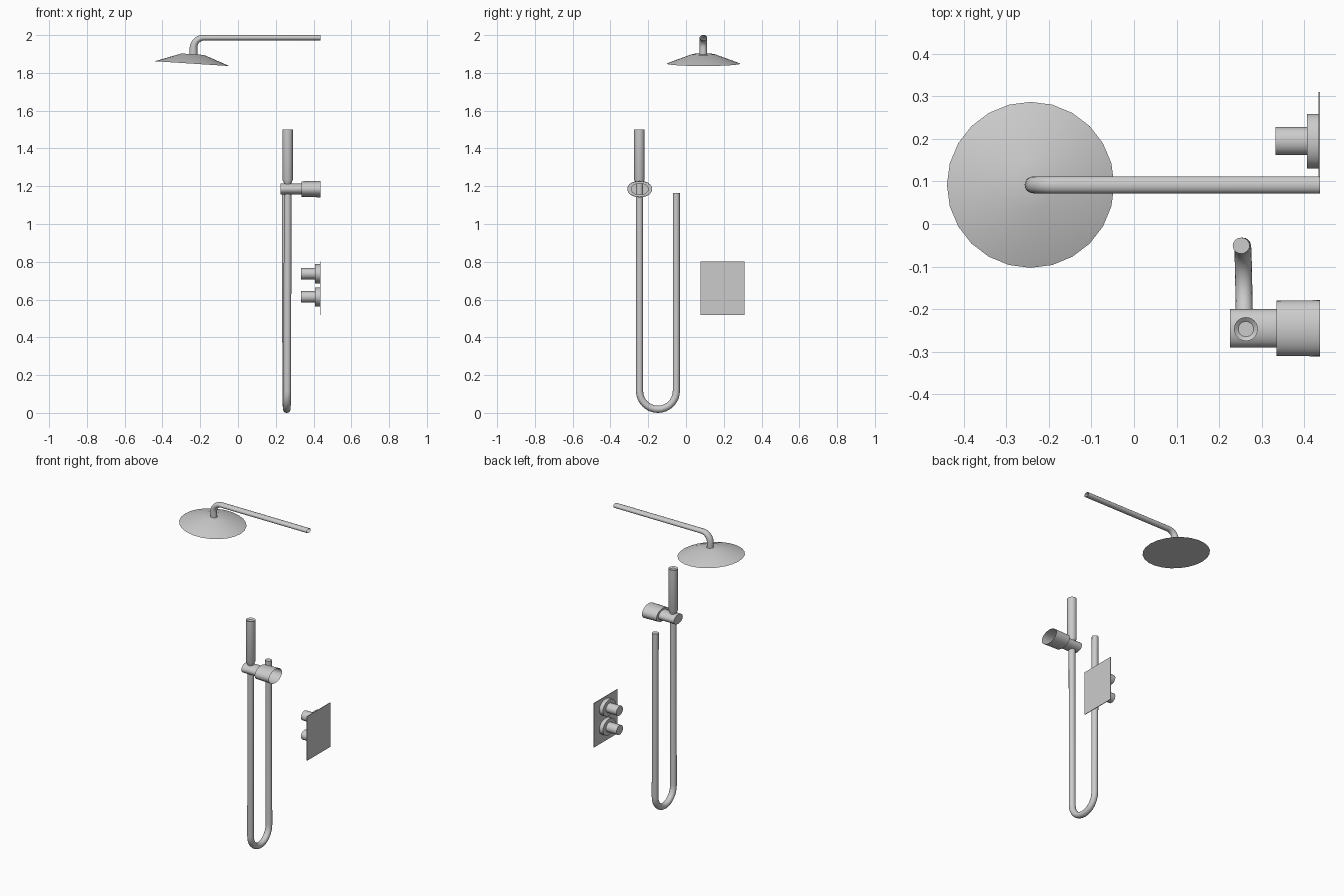
import bpy, bmesh, math
from mathutils import Vector, Matrix

cube = bpy.data.objects.get("Cube")
if cube:
    bpy.data.objects.remove(cube, do_unlink=True)

metal = bpy.data.materials.new("brushed grey metal")
metal.use_nodes = True
metal.diffuse_color = (0.6, 0.6, 0.6, 1)
metal.node_tree.nodes["Principled BSDF"].inputs["Base Color"].default_value = (0.6, 0.6, 0.6, 1)

X, Y, Z = Vector((1, 0, 0)), Vector((0, 1, 0)), Vector((0, 0, 1))


def finish(name, bm):
    bmesh.ops.recalc_face_normals(bm, faces=bm.faces)
    mesh = bpy.data.meshes.new(name)
    bm.to_mesh(mesh)
    bm.free()
    mesh.materials.append(metal)
    obj = bpy.data.objects.new(name, mesh)
    bpy.context.collection.objects.link(obj)
    bpy.ops.object.select_all(action='DESELECT')
    obj.select_set(True)
    bpy.context.view_layer.objects.active = obj
    bpy.ops.object.shade_smooth_by_angle(angle=math.radians(35))
    return obj


def loft(name, rings, sides=24, cap_start=True, cap_end=True):
    """Skin elliptical rings, each given as centre and two half-axis vectors."""
    bm = bmesh.new()
    loops = []
    for c, u, v in rings:
        angles = [math.tau * i / sides for i in range(sides)]
        loops.append([bm.verts.new(c + u * math.cos(a) + v * math.sin(a)) for a in angles])
    for a, b in zip(loops, loops[1:]):
        for i in range(sides):
            j = (i + 1) % sides
            bm.faces.new((a[i], a[j], b[j], b[i]))
    if cap_start:
        bm.faces.new(loops[0][::-1])
    if cap_end:
        bm.faces.new(loops[-1])
    return finish(name, bm)


def turned(name, profile, axis, centre, u, v, **kw):
    """Turned part: profile of (position along axis, half-width, half-depth)."""
    return loft(name, [(centre + axis * t, u * a, v * b) for t, a, b in profile], **kw)


def tube(name, path, side, widths, heights, **kw):
    """Sweep an elliptical section along a path that bends about the side axis."""
    rings = []
    for i, p in enumerate(path):
        tangent = (path[min(i + 1, len(path) - 1)] - path[max(i - 1, 0)]).normalized()
        rings.append((p, side * widths[i], tangent.cross(side).normalized() * heights[i]))
    return loft(name, rings, **kw)


# Overhead rain head: shallow, slightly tilted cone with a flat underside
head = turned("rain_head", [(0, 0.197, 0.195), (0.05, 0.06, 0.06)], Z,
              Vector((0, 0, 0)), X, Y)
head.matrix_world = Matrix.Translation((-0.243, 0.092, 1.849)) @ Matrix.Rotation(math.radians(3.7), 4, 'Y')

# Shower arm: short drop, elbow and long flattened run to the wall
bend = 0.055
arm = [Vector((-0.236, 0.092, 1.885))]
for i in range(9):
    a = math.pi / 2 * i / 8
    arm.append(Vector((-0.236 + bend * (1 - math.cos(a)), 0.092, 1.986 - bend + bend * math.sin(a))))
arm.append(Vector((0.437, 0.092, 1.986)))
n = len(arm)
tube("shower_arm", arm, Y, [0.02] * n, [0.021 - 0.007 * i / (n - 1) for i in range(n)],
     sides=16, cap_end=False)

# Hose: long U-shaped loop, drifting slightly sideways
left_y, right_y = -0.246, -0.051
mid, radius = (left_y + right_y) / 2, (right_y - left_y) / 2
low = radius + 0.019
hose = [Vector((0.263, left_y, 1.24))]
for i in range(17):
    a = math.pi * i / 16
    hose.append(Vector((0.261 - 0.006 * i / 16, mid - radius * math.cos(a), low - radius * math.sin(a))))
hose.append(Vector((0.252, right_y, 1.164)))
tube("hose", hose, X, [0.02] * len(hose), [0.019] * len(hose), sides=16)

# Hand shower: slim cylinder with a tapered neck and recessed tip
turned("hand_shower", [(1.215, 0.019, 0.019), (1.235, 0.028, 0.028), (1.5, 0.028, 0.028),
                       (1.492, 0.018, 0.018)], Z, Vector((0.263, -0.247, 0)), X, Y)

# Holder: narrow closed collar stepping up to a wider sleeve open at the wall
turned("hand_shower_holder", [(0.226, 0.045, 0.03), (0.335, 0.045, 0.03),
                              (0.335, 0.065, 0.041), (0.437, 0.066, 0.044)],
       X, Vector((0, -0.245, 1.185)), Y, Z, sides=32, cap_end=False)

# Control plate on the wall
bm = bmesh.new()
bmesh.ops.create_cube(bm, size=1, matrix=Matrix.Translation((0.435, 0.193, 0.661))
                      @ Matrix.Diagonal((0.004, 0.235, 0.283, 1)))
finish("control_plate", bm)

# Two stepped control knobs
for label, height in (("upper", 0.737), ("lower", 0.614)):
    turned(label + "_knob", [(0.333, 0.033, 0.03), (0.407, 0.033, 0.03),
                             (0.407, 0.064, 0.051), (0.434, 0.064, 0.051)],
           X, Vector((0, 0.195, height)), Y, Z, sides=32)
